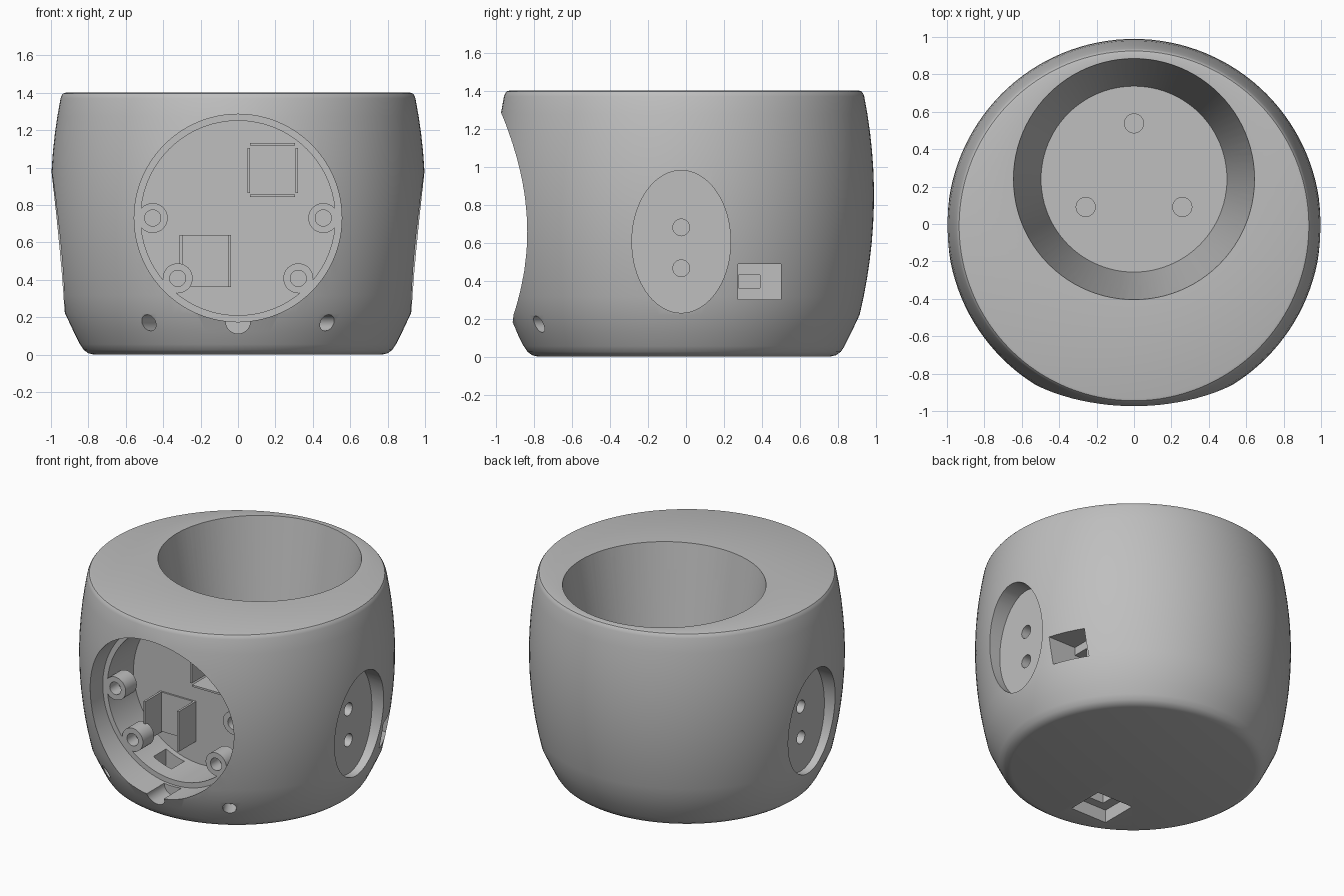
import bpy, bmesh, math
from mathutils import Vector, Matrix

if "Cube" in bpy.data.objects:
    bpy.data.objects.remove(bpy.data.objects["Cube"])

grey = bpy.data.materials.new("plain grey")
grey.use_nodes = True
grey.diffuse_color = (0.52, 0.52, 0.52, 1)
grey.node_tree.nodes["Principled BSDF"].inputs["Base Color"].default_value = (0.52, 0.52, 0.52, 1)


def finish(name, bm):
    bmesh.ops.recalc_face_normals(bm, faces=bm.faces)
    mesh = bpy.data.meshes.new(name)
    bm.to_mesh(mesh)
    bm.free()
    mesh.materials.append(grey)
    obj = bpy.data.objects.new(name, mesh)
    bpy.context.collection.objects.link(obj)
    return obj


def rod(name, start, end, r, r_end=None, seg=48, stretch=(1, 1, 1)):
    """Cylinder or cone between two points, optionally stretched about its middle."""
    a, b = Vector(start), Vector(end)
    bm = bmesh.new()
    turn = (b - a).to_track_quat('Z', 'Y').to_matrix().to_4x4()
    place = Matrix.Translation((a + b) / 2) @ Matrix.Diagonal((*stretch, 1)) @ turn
    bmesh.ops.create_cone(bm, cap_ends=True, segments=seg, radius1=r,
                          radius2=r if r_end is None else r_end,
                          depth=(b - a).length, matrix=place)
    return finish(name, bm)


def box(name, x, y, z):
    bm = bmesh.new()
    bmesh.ops.create_cube(bm, size=1)
    for v in bm.verts:
        v.co = Vector(s[0] if c < 0 else s[1] for c, s in zip(v.co, (x, y, z)))
    return finish(name, bm)


def activate(obj):
    bpy.ops.object.select_all(action='DESELECT')
    obj.select_set(True)
    bpy.context.view_layer.objects.active = obj


def cut(target, cutter):
    activate(target)
    mod = target.modifiers.new("cut", 'BOOLEAN')
    mod.operation = 'DIFFERENCE'
    mod.solver = 'EXACT'
    mod.object = cutter
    bpy.ops.object.modifier_apply(modifier=mod.name)
    bpy.data.objects.remove(cutter)


def smooth(obj):
    activate(obj)
    bpy.ops.object.shade_smooth_by_angle(angle=math.radians(28))


# Barrel-shaped body, turned from a profile
profile = [(0, 0), (0.77, 0), (0.80, 0.007), (0.825, 0.025), (0.845, 0.055), (0.88, 0.125)]
profile += [(1 - 0.19 * (z - 0.85) ** 2, z) for z in [0.22 + 0.0958 * i for i in range(13)]]
profile += [(0.943, 1.385), (0.935, 1.396), (0.922, 1.4), (0, 1.4)]
bm = bmesh.new()
verts = [bm.verts.new((r, 0, z)) for r, z in profile]
edges = [bm.edges.new(pair) for pair in zip(verts, verts[1:])]
bmesh.ops.spin(bm, geom=verts + edges, axis=(0, 0, 1), cent=(0, 0, 0),
               angle=math.tau, steps=128, use_merge=False)
bmesh.ops.remove_doubles(bm, verts=bm.verts, dist=0.0005)
bmesh.ops.translate(bm, verts=bm.verts, vec=(0, -0.01, 0))
body = finish("body", bm)

# Tapered cup well with three screw holes in its floor
FLOOR = 0.5
cut(body, rod("well", (0, 0.24, FLOOR), (0, 0.24, 1.4 + 0.1), 0.497, 0.661, 96))
for i in range(3):
    a = math.radians(90 + 120 * i)
    x, y = 0.298 * math.cos(a), 0.24 + 0.298 * math.sin(a)
    cut(body, rod("well_hole", (x, y, FLOOR - 0.1), (x, y, FLOOR + 0.1), 0.051))

# Round front compartment with a seat for its lid and a finger notch
MID, BACK, SEAT = 0.73, -0.41, -0.70
cut(body, rod("compartment", (0, -1.2, MID), (0, BACK, MID), 0.52, seg=96))
cut(body, rod("lid_seat", (0, -1.2, MID), (0, SEAT, MID), 0.555, seg=96))
cut(body, rod("finger_notch", (0, -1.2, 0.178), (0, SEAT - 0.02, 0.178), 0.066))

# Stepped opening in the underside
cut(body, box("bottom_recess", (-0.31, -0.03), (-0.65, -0.39), (-0.1, 0.09)))
cut(body, box("bottom_passage", (-0.24, -0.10), (-0.59, -0.45), (0.05, 0.4)))

# Side pockets and small front holes, on both sides
for s in (-1, 1):
    cut(body, rod("oval_pocket", (s * 0.87, -0.025, 0.605), (s * 1.2, -0.025, 0.605), 0.375,
                  seg=80, stretch=(1, 0.693, 1)))
    for z in (0.68, 0.465):
        cut(body, rod("pocket_hole", (s * 0.72, -0.025, z), (s * 0.95, -0.025, z), 0.044))
    cut(body, rod("front_hole", (s * 0.40, -0.64, 0.17), (s * 0.60, -0.99, 0.17), 0.043))

# Cable socket on the left side
cut(body, box("socket", (0.72, 1.2), (0.275, 0.50), (0.30, 0.487)))
cut(body, box("socket_channel", (0.55, 0.8), (0.2755, 0.39), (0.36, 0.43)))
smooth(body)

# Screw bosses round the compartment
for i, deg in enumerate((0, 180, 225, 315)):
    a = math.radians(deg)
    x, z = 0.456 * math.cos(a), MID + 0.456 * math.sin(a)
    boss = rod(f"screw_boss_{i + 1}", (x, SEAT - 0.003, z), (x, SEAT + 0.12, z), 0.08)
    cut(boss, rod("boss_hole", (x, SEAT - 0.05, z), (x, SEAT + 0.09, z), 0.043))
    smooth(boss)

# Thin holder plates on the compartment's back wall
DEPTH = (-0.60, BACK + 0.01)
for side, x in (("right", 0.05), ("left", 0.308)):
    box(f"upper_holder_{side}", (x, x + 0.013), DEPTH, (0.865, 1.105))
for side, z in (("bottom", 0.842), ("top", 1.117)):
    box(f"upper_holder_{side}", (0.065, 0.305), DEPTH, (z, z + 0.013))
for side, x in (("right", -0.312), ("left", -0.052)):
    box(f"lower_holder_{side}", (x, x + 0.015), DEPTH, (0.36, 0.64))
box("lower_holder_back", (-0.30, -0.05), (BACK - 0.012, BACK + 0.01), (0.365, 0.64))
